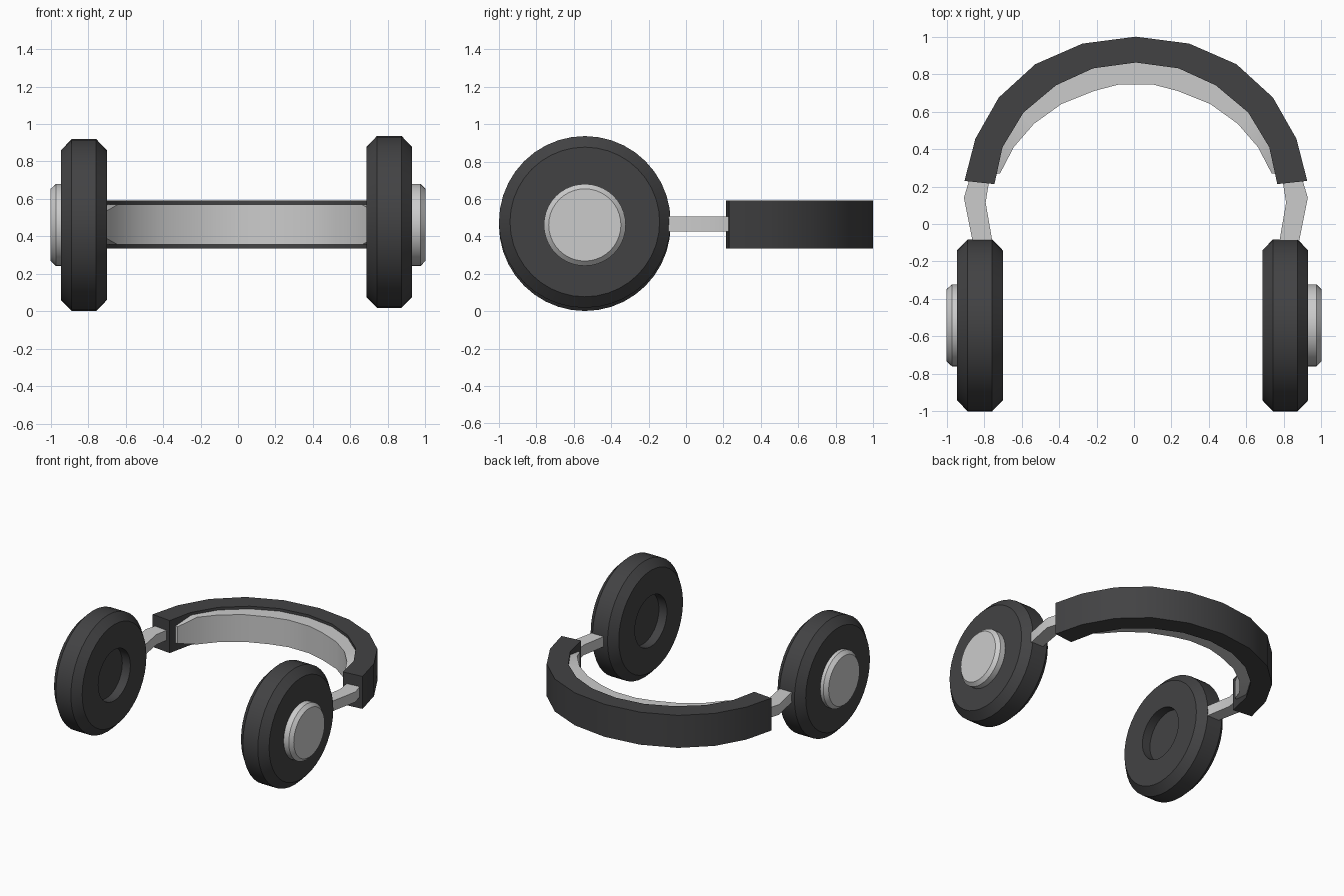
import bpy, bmesh
from math import sin, cos, pi, radians

if "Cube" in bpy.data.objects:
    bpy.data.objects.remove(bpy.data.objects["Cube"])

MID = 0.01  # symmetry plane of the headband


def material(name, v):
    m = bpy.data.materials.new(name)
    m.diffuse_color = (v, v, v * 1.04, 1)
    m.use_nodes = True
    m.node_tree.nodes["Principled BSDF"].inputs["Base Color"].default_value = m.diffuse_color
    return m


DARK = material("dark_plastic", 0.055)


def finish(name, bm, mat=None):
    bmesh.ops.recalc_face_normals(bm, faces=bm.faces)
    me = bpy.data.meshes.new(name)
    bm.to_mesh(me)
    bm.free()
    ob = bpy.data.objects.new(name, me)
    bpy.context.collection.objects.link(ob)
    if mat:
        me.materials.append(mat)
    bpy.ops.object.select_all(action='DESELECT')
    ob.select_set(True)
    bpy.context.view_layer.objects.active = ob
    bpy.ops.object.shade_smooth_by_angle(angle=radians(31))
    return ob


def lathe(name, profile, y, z, mat=None, n=40):
    """Spin (x, radius) points about the x axis and cap both ends."""
    bm = bmesh.new()
    rings = [[bm.verts.new((x, y + r * cos(2 * pi * i / n), z + r * sin(2 * pi * i / n)))
              for i in range(n)] for x, r in profile]
    for a, b in zip(rings, rings[1:]):
        for i in range(n):
            j = (i + 1) % n
            bm.faces.new((a[i], a[j], b[j], b[i]))
    bm.faces.new(rings[0])
    bm.faces.new(rings[-1])
    return finish(name, bm, mat)


def strip(name, sections, z, mat=None):
    """Loft rectangles given as (outer xy, inner xy, half height)."""
    bm = bmesh.new()
    rings = [[bm.verts.new((*p, z + s * h)) for p, s in ((o, -1), (i, -1), (i, 1), (o, 1))]
             for o, i, h in sections]
    for a, b in zip(rings, rings[1:]):
        for k in range(4):
            j = (k + 1) % 4
            bm.faces.new((a[k], a[j], b[j], b[k]))
    bm.faces.new(rings[0])
    bm.faces.new(rings[-1])
    return finish(name, bm, mat)


def flip(p):
    return (2 * MID - p[0], p[1])


def mirrored(sections):
    return [(flip(o), flip(i), h) for o, i, h in sections]


# Headband: right half from the end to the crown, then mirrored
half = [((0.925, 0.23), (0.765, 0.213), 0.128), ((0.867, 0.455), (0.722, 0.41), 0.128),
        ((0.742, 0.675), (0.61, 0.595), 0.128), ((0.547, 0.853), (0.437, 0.74), 0.128),
        ((0.295, 0.963), (0.238, 0.831), 0.128)]
crown = [((MID, 1.0), (MID, 0.862), 0.128)]
strip("headband", half + crown + mirrored(half)[::-1], 0.4625, DARK)

# Padding under the band, tapered at the ends
pad = [((0.775, 0.265), (0.735, 0.27), 0.066), ((0.74, 0.43), (0.662, 0.41), 0.107),
       ((0.625, 0.595), (0.554, 0.535), 0.107), ((0.46, 0.735), (0.408, 0.64), 0.107),
       ((0.26, 0.835), (0.234, 0.71), 0.107), ((0.10, 0.868), (0.10, 0.745), 0.107)]
strip("headband_pad", pad + mirrored(pad)[::-1], 0.4625)

# Bent arms joining band and cups
arm = [((0.88, 0.30), (0.785, 0.28), 0.04), ((0.928, 0.14), (0.812, 0.115), 0.04),
       ((0.88, -0.10), (0.775, -0.10), 0.04), ((0.865, -0.2), (0.765, -0.2), 0.04)]
strip("arm_right", arm, 0.465)
strip("arm_left", mirrored(arm), 0.465)

# Ear cups with a recess on the inner side, and stepped outer caps
for side, s, inner, outer, z in (("left", -1, 0.70, 0.945, 0.46), ("right", 1, 0.685, 0.93, 0.477)):
    cup = [(outer, 0.40), (outer - 0.057, 0.459), (inner + 0.057, 0.459), (inner, 0.40),
           (inner, 0.20), (inner + 0.07, 0.20)]
    lathe("ear_cup_" + side, [(s * x, r) for x, r in cup], -0.541, z, DARK)
    cap = [(outer - 0.03, 0.219), (0.972, 0.219), (1.0, 0.193)]
    if side == "right":
        cap = [(outer - 0.03, 0.219), (0.975, 0.219), (1.0, 0.193)]
    lathe("outer_cap_" + side, [(s * x, r) for x, r in cap], -0.541, 0.461)
